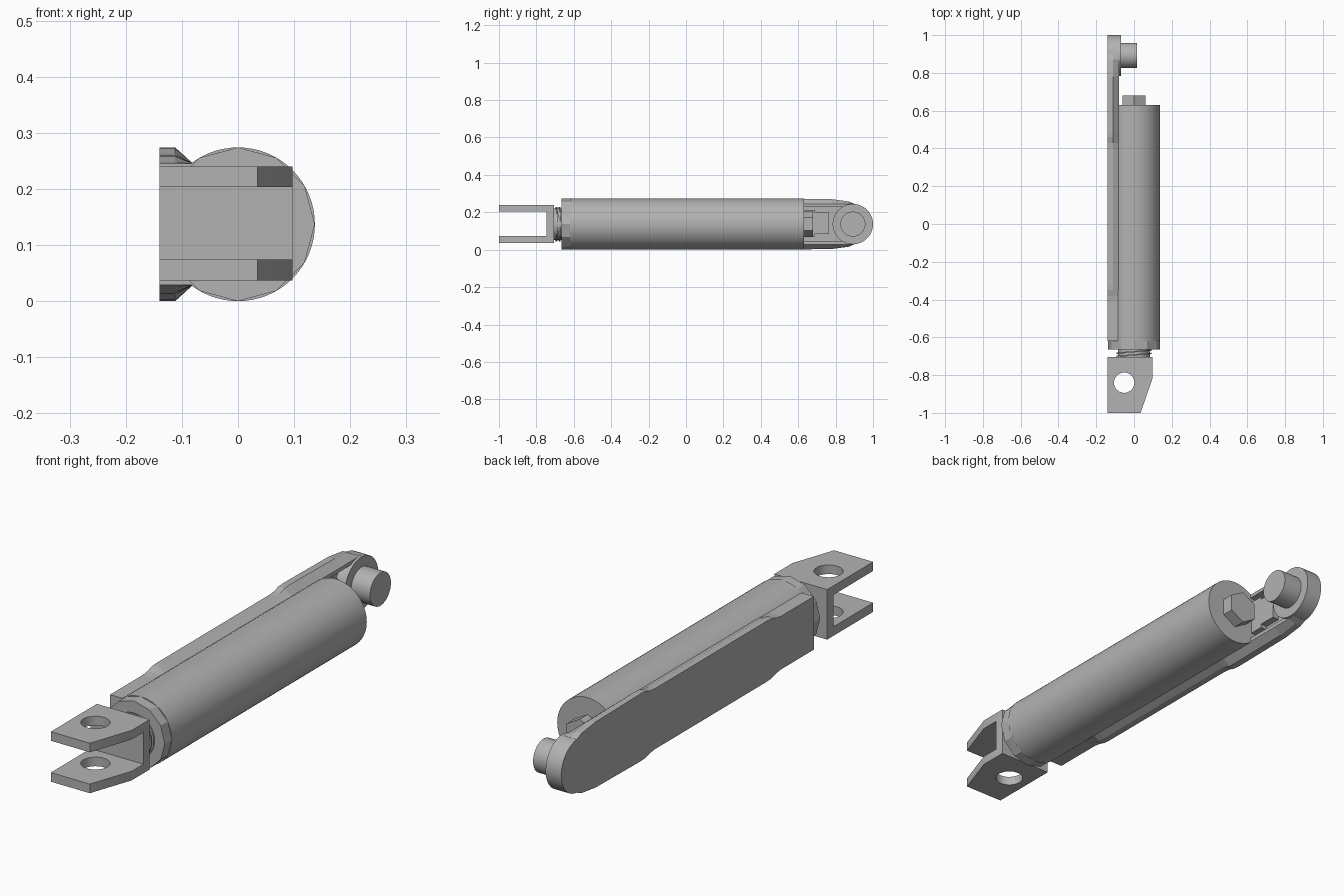
import bpy, bmesh
from math import pi, radians
from mathutils import Vector

if "Cube" in bpy.data.objects:
    bpy.data.objects.remove(bpy.data.objects["Cube"], do_unlink=True)

GREY = (0.45, 0.45, 0.45, 1)
mat = bpy.data.materials.new("plain grey")
mat.use_nodes = True
mat.diffuse_color = GREY
mat.node_tree.nodes["Principled BSDF"].inputs["Base Color"].default_value = GREY

MID = 0.137  # height of the main axis


def finish(obj, name, smooth=True):
    obj.name = name
    obj.data.materials.clear()
    obj.data.materials.append(mat)
    bpy.ops.object.select_all(action="DESELECT")
    obj.select_set(True)
    bpy.context.view_layer.objects.active = obj
    if smooth:
        bpy.ops.object.shade_smooth_by_angle(angle=radians(25))
    return obj


def loft(name, rings):
    """Skin a row of matching closed rings and cap both ends."""
    bm = bmesh.new()
    rows = [[bm.verts.new(p) for p in ring] for ring in rings]
    n = len(rows[0])
    for a, b in zip(rows, rows[1:]):
        for i in range(n):
            bm.faces.new((a[i], a[(i + 1) % n], b[(i + 1) % n], b[i]))
    bm.faces.new(rows[0])
    bm.faces.new(rows[-1])
    bmesh.ops.recalc_face_normals(bm, faces=bm.faces)
    mesh = bpy.data.meshes.new(name)
    bm.to_mesh(mesh)
    bm.free()
    obj = bpy.data.objects.new(name, mesh)
    bpy.context.collection.objects.link(obj)
    return finish(obj, name, False)


def rod(name, axis, centre, radius, length, sides=48):
    """Cylinder along x, y or z."""
    turn = {"x": (0, pi / 2, 0), "y": (pi / 2, 0, 0), "z": (0, 0, 0)}[axis]
    bpy.ops.mesh.primitive_cylinder_add(vertices=sides, radius=radius, depth=length,
                                        location=centre, rotation=turn)
    return finish(bpy.context.object, name, sides > 12)


def box(name, low, high):
    low, high = Vector(low), Vector(high)
    bpy.ops.mesh.primitive_cube_add(size=1, location=(low + high) / 2)
    bpy.context.object.scale = high - low
    return finish(bpy.context.object, name, False)


def cut(target, cutter):
    cutter.hide_render = True
    mod = target.modifiers.new("cut", "BOOLEAN")
    mod.object, mod.operation, mod.solver = cutter, "DIFFERENCE", "EXACT"
    bpy.ops.object.select_all(action="DESELECT")
    bpy.context.view_layer.objects.active = target
    target.select_set(True)
    bpy.ops.object.modifier_apply(modifier=mod.name)
    bpy.data.objects.remove(cutter, do_unlink=True)


# Main tube, faceted collar and end nut
rod("main_tube", "y", (0, 0.005, MID), 0.137, 1.25, 64)
rod("front_collar", "y", (0, -0.64, MID), 0.137, 0.05, 12)
rod("end_nut", "y", (0, 0.65, MID), 0.069, 0.06, 6)

# Threaded rod end between collar and fork
rod("rod_core", "y", (0, -0.685, MID), 0.084, 0.05)
for i in range(2):
    ridge = rod("rod_thread", "y", (0, -0.693 + 0.017 * i, MID), 0.092, 0.007)
    ridge.rotation_euler.z = radians(5)

# Fork: tapered block with a slot and a pin hole
outline = [(-0.14, -1), (0.035, -1), (0.097, -0.82), (0.097, -0.705), (-0.14, -0.705)]
fork = loft("fork", [[(x, y, z) for x, y in outline] for z in (0.037, 0.24)])
cut(fork, box("slot_cutter", (-0.3, -1.1, 0.074), (0.3, -0.745, 0.203)))
cut(fork, rod("hole_cutter", "z", (-0.052, -0.84, MID), 0.054, 0.5, 32))
finish(fork, "fork")

# Side plate: widens in two steps, chamfered towards the tube
profile = [(-0.62, 0.108), (-0.41, 0.108), (-0.38, 0.112), (-0.35, 0.121), (-0.32, 0.123),
           (0.40, 0.123), (0.43, 0.126), (0.46, 0.135), (0.49, 0.137),
           (0.78, 0.133), (0.87, 0.121), (0.9, 0.108)]
rings = []
for y, w in profile:
    half = [(-0.14, w), (-0.112, w), (-0.08, 0.108)]
    section = half + [(x, -h) for x, h in reversed(half)]
    rings.append([(x, y, MID + h) for x, h in section])
plate = loft("side_plate", rings)
cut(plate, box("recess_cutter", (-0.115, 0.5, 0.045), (0, 0.95, 0.23)))

# Stepped rib in the recess behind the tube
box("rib_wide", (-0.12, 0.6, 0.07), (-0.085, 0.69, 0.212))
box("rib_narrow", (-0.12, 0.68, 0.085), (-0.085, 0.765, 0.2))

# Rounded eye and pivot pin at the back
rod("rear_eye", "x", (-0.105, 0.892, MID), 0.108, 0.07)
rod("pivot_pin", "x", (-0.035, 0.892, MID), 0.067, 0.1)
